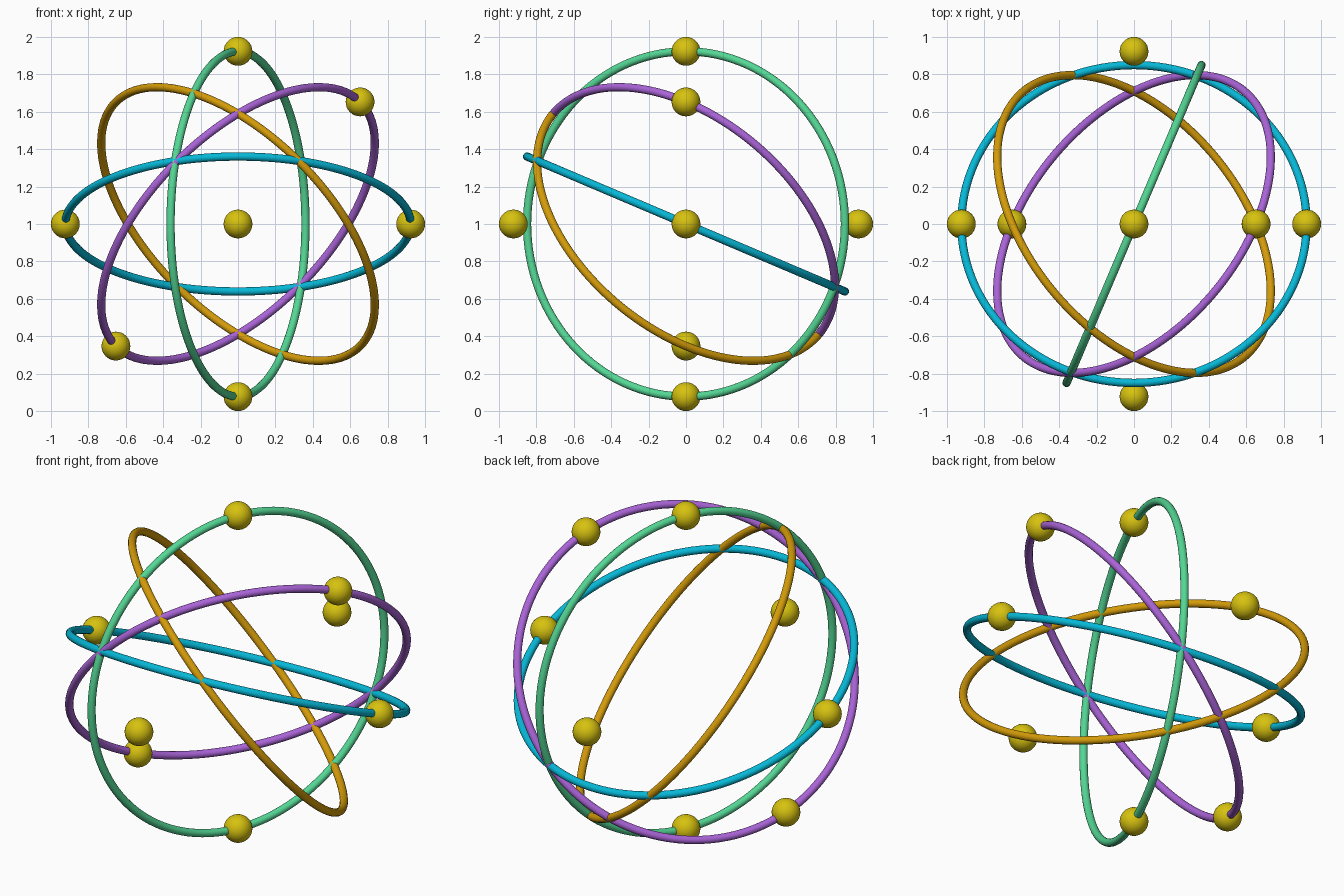
import bpy
from math import radians
from mathutils import Matrix, Vector

cube = bpy.data.objects.get("Cube")
if cube:
    bpy.data.objects.remove(cube, do_unlink=True)

CENTRE = Vector((0, 0, 1))
ORBIT = 0.923
TUBE = 0.022
BALL = 0.077


def material(name, rgb):
    mat = bpy.data.materials.new(name)
    mat.use_nodes = True
    mat.diffuse_color = (*rgb, 1)
    mat.node_tree.nodes["Principled BSDF"].inputs["Base Color"].default_value = (*rgb, 1)
    return mat


def finish(name, mat):
    obj = bpy.context.object
    obj.name = name
    obj.data.materials.append(mat)
    bpy.ops.object.shade_smooth()
    return obj


def ring(name, tilt, roll, mat):
    """Flat ring tipped about x, then rolled about the front-back axis."""
    bpy.ops.mesh.primitive_torus_add(major_radius=ORBIT, minor_radius=TUBE,
                                     major_segments=128, minor_segments=16)
    obj = finish(name, mat)
    obj.matrix_world = (Matrix.Translation(CENTRE)
                        @ Matrix.Rotation(radians(roll), 4, "Y")
                        @ Matrix.Rotation(radians(tilt), 4, "X"))


def ball_pair(name, axis, mat):
    """Two balls on opposite ends of an axis through the centre."""
    for side, sign in (("a", 1), ("b", -1)):
        place = CENTRE + Vector(axis).normalized() * ORBIT * sign
        bpy.ops.mesh.primitive_uv_sphere_add(segments=32, ring_count=16,
                                             radius=BALL, location=place)
        finish(f"{name}_{side}", mat)


blue = material("cyan blue", (0.002, 0.48, 0.68))
green = material("mint green", (0.09, 0.68, 0.30))
purple = material("violet", (0.40, 0.127, 0.68))
gold = material("amber", (0.66, 0.33, 0.003))
yellow = material("ball yellow", (0.68, 0.54, 0.005))

# Orbit rings
ring("level_ring", -23, 0, blue)
ring("upright_ring", -23, -90, green)
ring("rising_ring", -30.4, -45, purple)
ring("falling_ring", -30.4, 45, gold)

# Balls at the ends of four axes
ball_pair("side_ball", (1, 0, 0), yellow)
ball_pair("pole_ball", (0, 0, 1), yellow)
ball_pair("diagonal_ball", (1, 0, 1), yellow)
ball_pair("depth_ball", (0, 1, 0), yellow)
